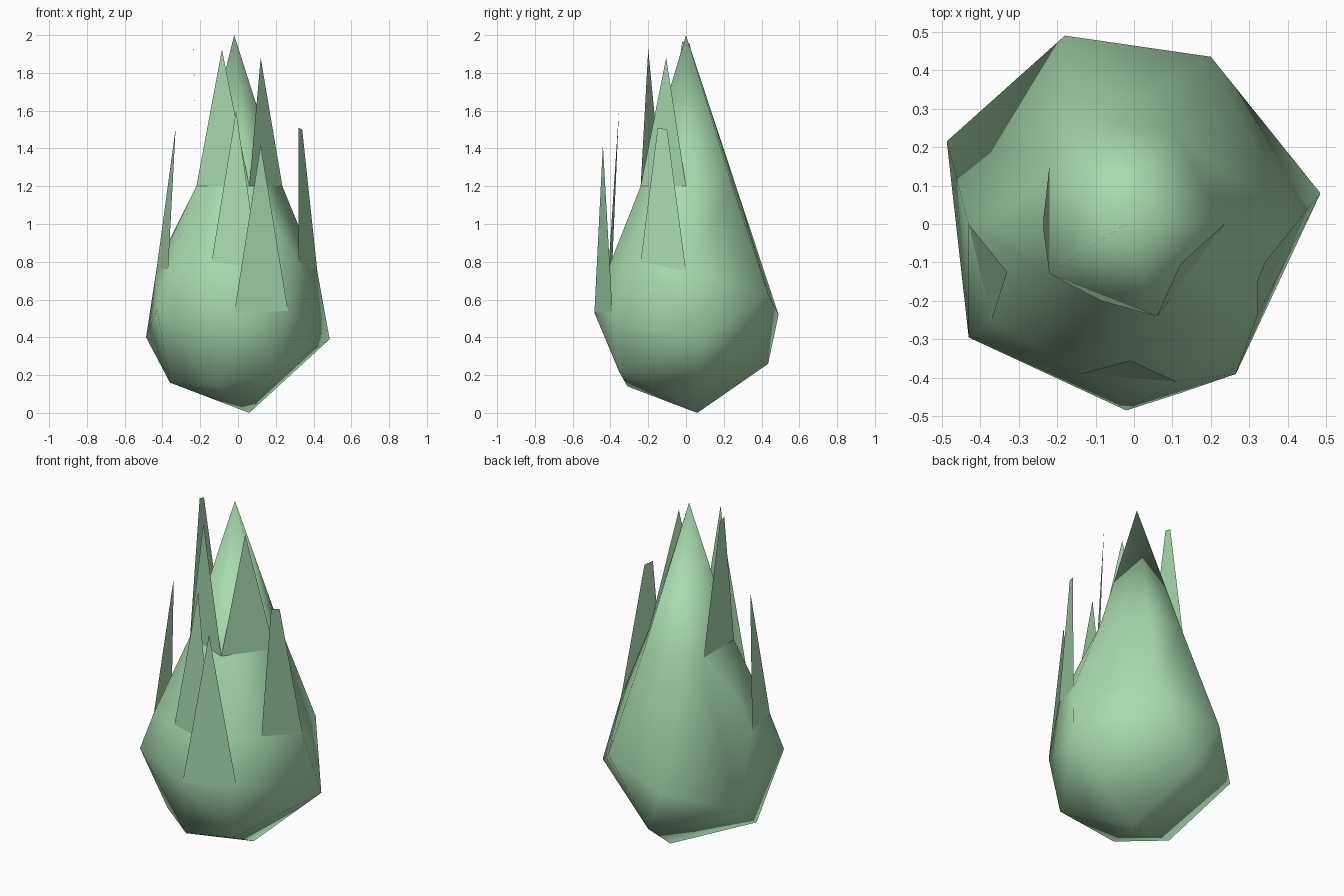
import bpy
import bmesh
from mathutils import Vector

default_cube = bpy.data.objects.get("Cube")
if default_cube:
    bpy.data.objects.remove(default_cube, do_unlink=True)

# One pale green for the whole plant
green = bpy.data.materials.new("pale_green")
green.use_nodes = True
leaf_colour = (0.39, 0.71, 0.42, 1)
green.diffuse_color = leaf_colour
green.node_tree.nodes["Principled BSDF"].inputs["Base Color"].default_value = leaf_colour


def finish(bm, name):
    """Turn a bmesh into a named, smooth, coloured object."""
    mesh = bpy.data.meshes.new(name)
    for face in bm.faces:
        face.smooth = True
    bm.to_mesh(mesh)
    bm.free()
    mesh.materials.append(green)
    plant_part = bpy.data.objects.new(name, mesh)
    bpy.context.collection.objects.link(plant_part)


def add_hull(target, points):
    """Wrap points in a convex skin and add it without the cap at the neck."""
    skin = bmesh.new()
    for point in points:
        skin.verts.new(point)
    bmesh.ops.convex_hull(skin, input=skin.verts[:])
    for face in skin.faces:
        if all(abs(v.co.z - neck_height) < 0.001 for v in face.verts):
            continue
        target.faces.new([target.verts.new(v.co) for v in face.verts])
    skin.free()


def add_petal(name, outline):
    """Make one thin blade that faces away from the bud."""
    petal = bmesh.new()
    blade = petal.faces.new([petal.verts.new(point) for point in outline])
    blade.normal_update()
    outward = blade.calc_center_median()
    outward.z = 0
    if blade.normal.dot(outward) < 0:
        blade.normal_flip()
    finish(petal, name)


# Neck where the bulb narrows into the pointed tip
neck_height = 1.2
neck_outline = [(-.22, -.13), (.06, -.24), (.235, 0), (.1, .245), (-.1, .265), (-.22, .15)]
neck = [Vector((x, y, neck_height)) for x, y in neck_outline]
neck_left, neck_front, neck_right = neck[:3]
neck_back_left = neck[-1]

# Roots of the petals on the shoulder of the bulb
front_root_a = Vector((-.14, -.39, .8))
front_root_b = Vector((.11, -.41, .77))
right_root_a = Vector((.32, -.24, .8))
right_root_b = Vector((.42, 0, .75))
left_root_a = Vector((-.37, -.25, .76))
left_root_b = Vector((-.43, 0, .77))
shoulder = [front_root_a, front_root_b, right_root_a, right_root_b,
            left_root_a, left_root_b, Vector((-.36, 0, .92))]

# Widest part and underside of the bulb
low_root_a = Vector((-.02, -.485, .53))
low_root_b = Vector((.265, -.39, .54))
belly = [low_root_a, low_root_b, (-.18, .49, .52), (.2, .435, .63),
         (.485, .08, .39), (-.43, -.295, .55), (-.487, .215, .4)]
underside = [(-.36, -.14, .16), (-.12, -.31, .14), (.215, -.355, .22),
             (-.06, .435, .26), (.06, .06, 0)]

# Closed bud: lower bulb and tapering tip share the neck
bud_tip = (-.02, 0, 2)
bud = bmesh.new()
add_hull(bud, neck + shoulder + belly + underside)
add_hull(bud, neck + [bud_tip])
bmesh.ops.remove_doubles(bud, verts=bud.verts[:], dist=0.001)
bmesh.ops.recalc_face_normals(bud, faces=bud.faces[:])
finish(bud, "bud")

# Thin pointed petals: root, one or two tip points, root
add_petal("upper_petal_front", [neck_left, (-.085, -.2, 1.925), neck_front])
add_petal("upper_petal_right", [neck_front, (.12, -.105, 1.88), neck_right])
add_petal("upper_petal_left",
          [neck_left, (-.235, -.02, 1.965), (-.235, .02, 1.955), neck_back_left])
add_petal("middle_petal_front", [front_root_a, (-.01, -.355, 1.6), front_root_b])
add_petal("middle_petal_right",
          [right_root_a, (.32, -.15, 1.51), (.34, -.1, 1.5), right_root_b])
add_petal("middle_petal_left", [left_root_a, (-.33, -.125, 1.51), left_root_b])
add_petal("lower_petal", [low_root_a, (.12, -.44, 1.42), low_root_b])
